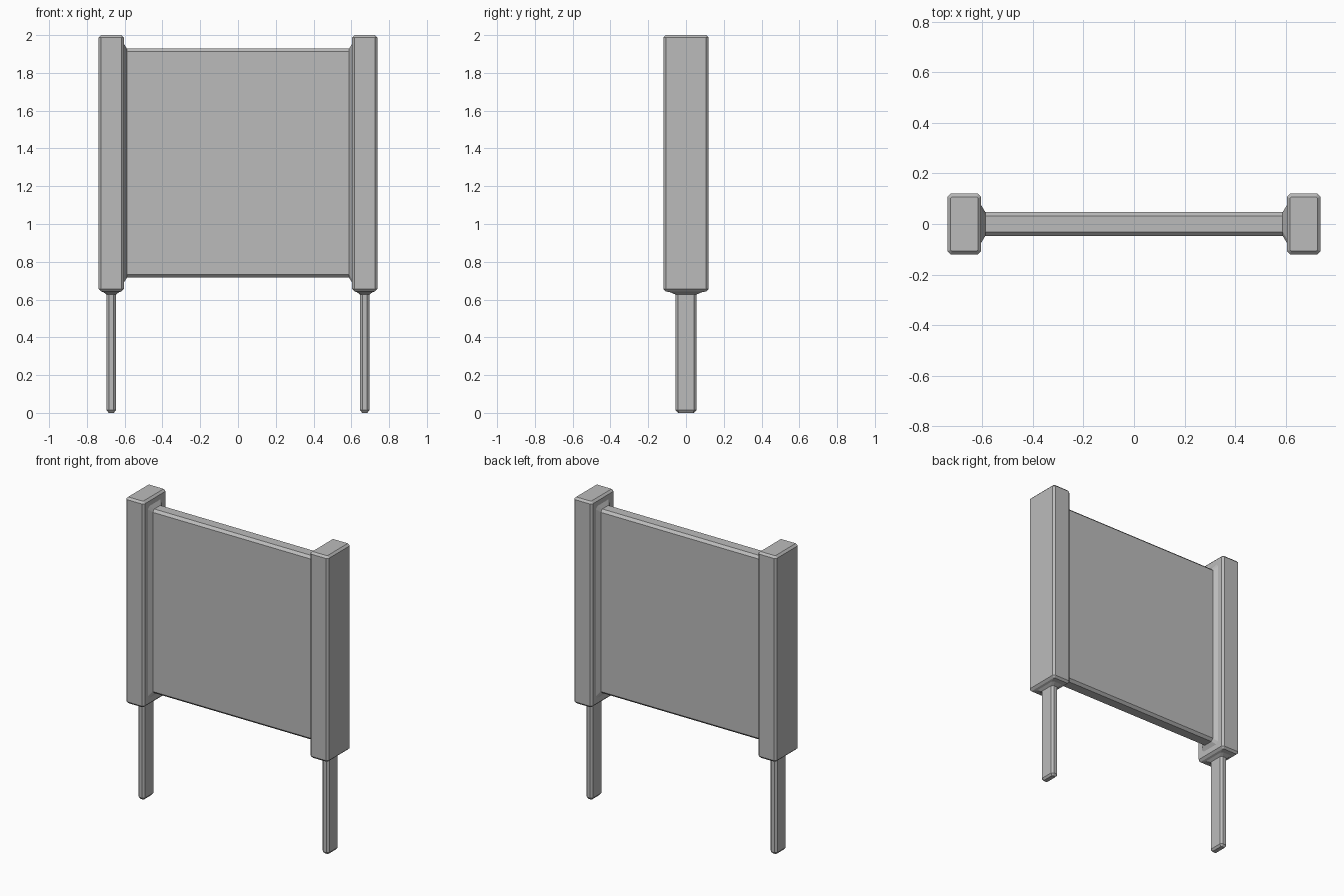
import bpy, bmesh
from mathutils import Vector

cube = bpy.data.objects.get("Cube")
if cube:
    bpy.data.objects.remove(cube, do_unlink=True)

GREY = (0.5, 0.5, 0.5, 1)
grey = bpy.data.materials.new("mid grey")
grey.use_nodes = True
grey.diffuse_color = GREY
grey.node_tree.nodes["Principled BSDF"].inputs["Base Color"].default_value = GREY


def octagon(a, b, c):
    """Rectangle of half sizes a, b with corners cut by c, anticlockwise."""
    return [(a, c - b), (a, b - c), (a - c, b), (c - a, b),
            (-a, b - c), (-a, c - b), (c - a, -b), (a - c, -b)]


def loft(name, rings, place):
    """Skin chamfered rectangles (half a, half b, cut, height) into one solid."""
    bm = bmesh.new()
    loops = [[bm.verts.new(place(u, v, h)) for u, v in octagon(a, b, c)]
             for a, b, c, h in rings]
    for low, high in zip(loops, loops[1:]):
        for i in range(8):
            j = (i + 1) % 8
            bm.faces.new((low[i], low[j], high[j], high[i]))
    bm.faces.new(loops[0][::-1])
    bm.faces.new(loops[-1])
    bmesh.ops.recalc_face_normals(bm, faces=bm.faces)
    mesh = bpy.data.meshes.new(name)
    bm.to_mesh(mesh)
    bm.free()
    mesh.materials.append(grey)
    obj = bpy.data.objects.new(name, mesh)
    bpy.context.collection.objects.link(obj)
    return obj


# Thin leg flaring into a thick bevelled post
post_rings = [
    (0.014, 0.043, 0.006, 0),
    (0.024, 0.055, 0.012, 0.014),
    (0.024, 0.055, 0.012, 0.626),
    (0.040, 0.080, 0.012, 0.638),
    (0.054, 0.108, 0.004, 0.643),
    (0.067, 0.120, 0.013, 0.656),
    (0.067, 0.120, 0.013, 1.987),
    (0.054, 0.107, 0.004, 2.0),
]
for side, sign in (("left", 1), ("right", -1)):
    loft(side + "_post", post_rings,
         lambda u, v, h: Vector((sign * 0.671 + u, v, h)))

# Board between the posts, flared where it meets them
half_board = [(0.047, 0.606, 0.016, 0.588),
              (0.074, 0.632, 0.016, 0.604),
              (0.074, 0.632, 0.016, 0.615)]
board_rings = [(a, b, c, -x) for a, b, c, x in reversed(half_board)] + half_board
loft("board", board_rings, lambda u, v, h: Vector((h, u, 1.322 + v)))
